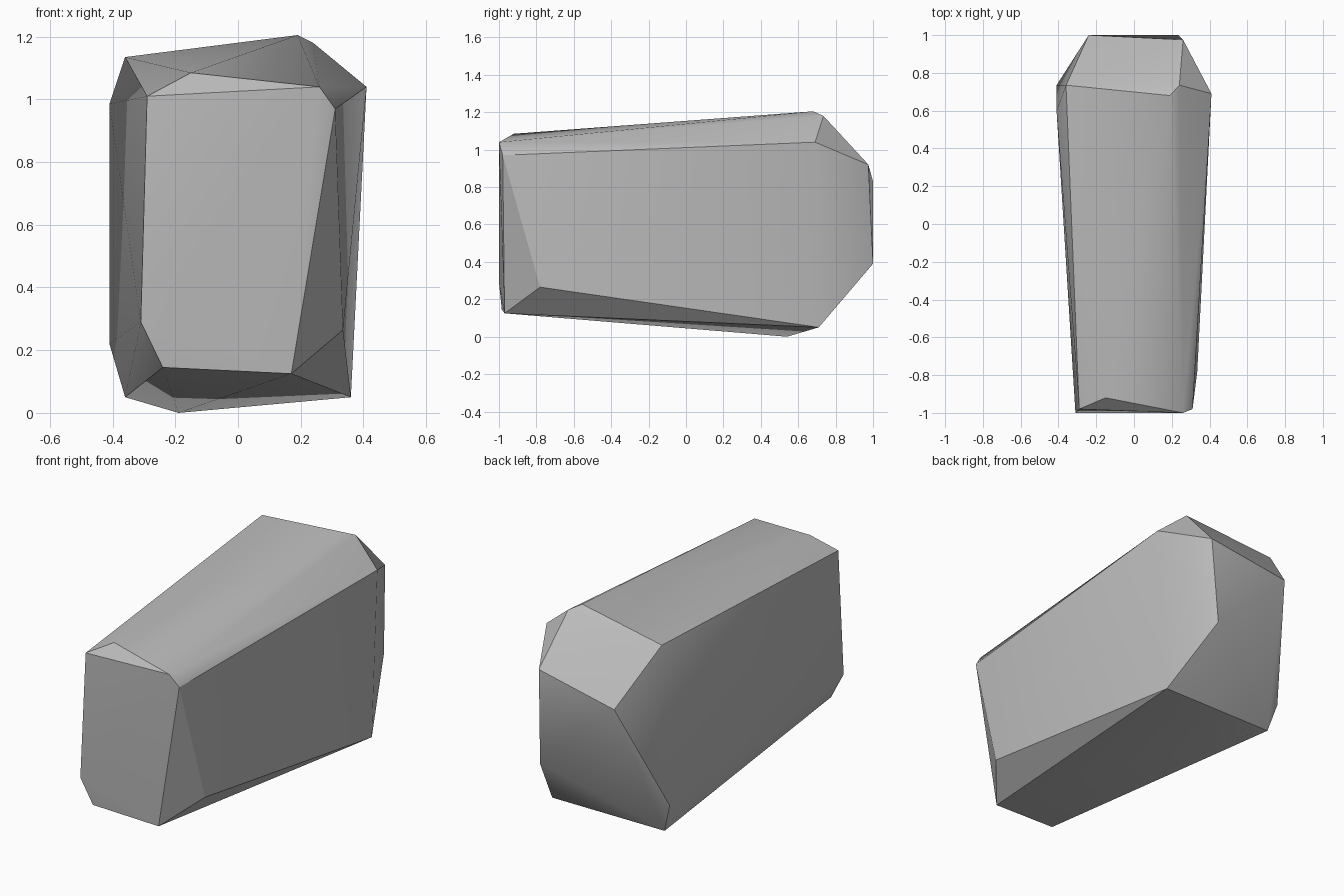
import bpy
import bmesh
import math

default_cube = bpy.data.objects.get("Cube")
if default_cube:
    bpy.data.objects.remove(default_cube, do_unlink=True)


def make_material(name, colour):
    material = bpy.data.materials.new(name)
    material.use_nodes = True
    material.diffuse_color = colour
    shader = material.node_tree.nodes["Principled BSDF"]
    shader.inputs["Base Color"].default_value = colour
    shader.inputs["Roughness"].default_value = 0.9
    return material


def make_hull(name, rings, material):
    """Wrap a tight faceted skin around the corner points."""
    mesh = bpy.data.meshes.new(name)
    bm = bmesh.new()
    for ring in rings:
        for corner in ring:
            bm.verts.new(corner)
    hull = bmesh.ops.convex_hull(bm, input=bm.verts)
    unused = [v for v in hull["geom_interior"] if isinstance(v, bmesh.types.BMVert)]
    bmesh.ops.delete(bm, geom=unused, context="VERTS")
    bmesh.ops.dissolve_limit(bm, angle_limit=math.radians(1),
                             verts=bm.verts, edges=bm.edges)
    bmesh.ops.recalc_face_normals(bm, faces=bm.faces)
    bm.to_mesh(mesh)
    bm.free()
    mesh.materials.append(material)
    obj = bpy.data.objects.new(name, mesh)
    bpy.context.collection.objects.link(obj)
    return obj


# Corners of the narrow front end, the wide shoulder and the back end
front_end = [
    (-.29, -.98, 1.01), (.26, -1, 1.04), (.31, -.98, .97),
    (.17, -.97, .125), (-.24, -.985, .145), (-.31, -1, .29),
    (-.15, -.92, 1.085), (.335, -.78, .265),
]
shoulder = [
    (-.36, .735, 1.135), (.19, .68, 1.205), (.24, .735, 1.18),
    (.41, .69, 1.04), (.36, .71, .05), (-.19, .54, 0),
    (-.36, .71, .05), (-.41, .735, .22), (-.41, .6, .985),
]
back_end = [(-.24, 1, .83), (.26, .975, .92), (.235, 1, .39)]

# Chiselled stone block
stone_grey = make_material("stone grey", (0.5, 0.5, 0.5, 1.0))
rock = make_hull("rock", [front_end, shoulder, back_end], stone_grey)

# Soft shading over shallow folds, crisp chipped edges
bpy.ops.object.select_all(action="DESELECT")
rock.select_set(True)
bpy.context.view_layer.objects.active = rock
bpy.ops.object.shade_smooth_by_angle(angle=math.radians(30))
